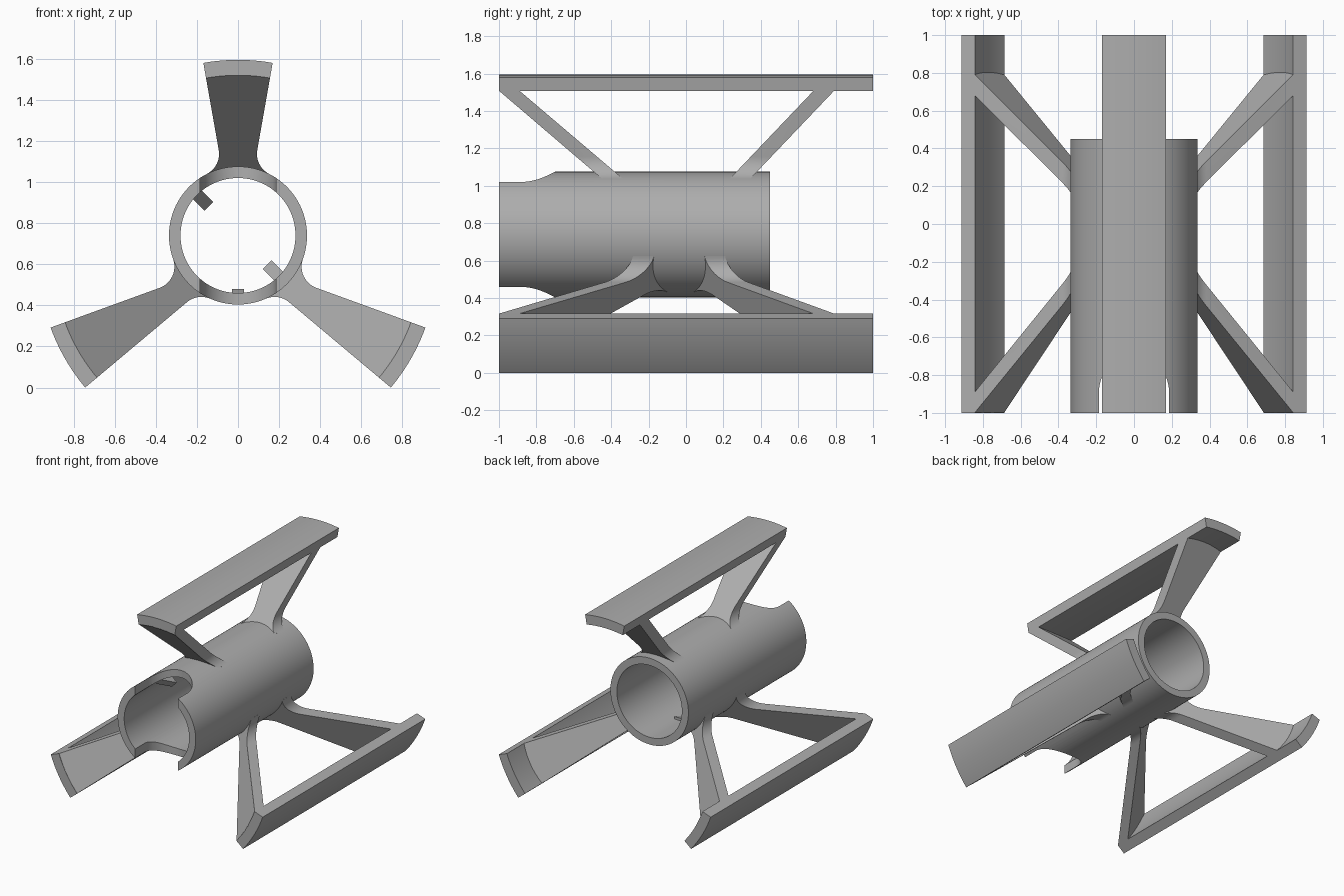
import bpy, bmesh
from math import sin, cos, radians, pi, atan2
from mathutils import Vector

cube = bpy.data.objects.get("Cube")
if cube:
    bpy.data.objects.remove(cube, do_unlink=True)

grey = bpy.data.materials.new("plain grey")
grey.use_nodes = True
grey.diffuse_color = (0.42, 0.42, 0.42, 1)
grey.node_tree.nodes["Principled BSDF"].inputs["Base Color"].default_value = grey.diffuse_color

HUB = Vector((0, 0.624))        # point the fins radiate from (x, z)
TUBE = Vector((0, 0.74))        # tube axis (x, z)
R_OUT, R_IN = 0.336, 0.28
R_PLATE, R_UNDER = 0.971, 0.896
HALF = radians(10)
FILLET = 0.11


def ray(a):
    """Unit direction, measured from straight up towards +x."""
    return Vector((sin(a), cos(a)))


def arc(centre, r, a0, a1, n):
    return [centre + r * ray(a0 + (a1 - a0) * i / n) for i in range(n + 1)]


def loft(name, start, end, smooth=True):
    """Closed solid between two matching 3D outlines."""
    bm = bmesh.new()
    a = [bm.verts.new(p) for p in start]
    b = [bm.verts.new(p) for p in end]
    n = len(a)
    bm.faces.new(a)
    bm.faces.new(b[::-1])
    for i in range(n):
        j = (i + 1) % n
        bm.faces.new((a[j], a[i], b[i], b[j]))
    bmesh.ops.recalc_face_normals(bm, faces=bm.faces)
    return finish(name, bm, smooth)


def finish(name, bm, smooth=True):
    me = bpy.data.meshes.new(name)
    bm.to_mesh(me)
    bm.free()
    ob = bpy.data.objects.new(name, me)
    bpy.context.collection.objects.link(ob)
    me.materials.append(grey)
    if smooth:
        shade(ob)
    return ob


def shade(ob):
    bpy.ops.object.select_all(action='DESELECT')
    ob.select_set(True)
    bpy.context.view_layer.objects.active = ob
    bpy.ops.object.shade_smooth_by_angle(angle=radians(30))


# Tube: ring cross-section swept along y
bm = bmesh.new()
N = 96
rings = []
for r, y in ((R_OUT, -1), (R_OUT, 0.45), (R_IN, 0.45), (R_IN, -1)):
    pts = arc(TUBE, r, 0, 2 * pi, N)[:-1]
    rings.append([bm.verts.new((p.x, y, p.y)) for p in pts])
for k in range(4):
    a, b = rings[k], rings[(k + 1) % 4]
    for i in range(N):
        j = (i + 1) % N
        bm.faces.new((a[i], a[j], b[j], b[i]))
bmesh.ops.recalc_face_normals(bm, faces=bm.faces)
tube = finish("tube", bm, False)

# Round-ended slot cut through the top and bottom of the tube's front
slot = [Vector((-0.185, -1.2))] + arc(Vector((0, -0.885)), 0.185, -pi / 2, pi / 2, 32)
slot.append(Vector((0.185, -1.2)))
cutter = loft("slot_cutter", [(p.x, p.y, 0.2) for p in slot],
              [(p.x, p.y, 1.3) for p in slot], False)
cutter.hide_render = True
mod = tube.modifiers.new("slot", 'BOOLEAN')
mod.operation, mod.solver, mod.object = 'DIFFERENCE', 'EXACT', cutter
bpy.context.view_layer.objects.active = tube
bpy.ops.object.modifier_apply(modifier=mod.name)
bpy.data.objects.remove(cutter, do_unlink=True)
shade(tube)


def fillet(axis, side):
    """Arc from the strut's flank onto the tube, on one side."""
    u = ray(axis + side * HALF)
    n = ray(axis + side * (HALF + pi / 2))
    t = TUBE - HUB
    s = t.dot(u) + ((R_OUT + FILLET) ** 2 - (FILLET - t.dot(n)) ** 2) ** 0.5
    c = HUB + s * u + FILLET * n
    d0, d1 = -n, (TUBE - c).normalized()
    a0 = atan2(d0.x, d0.y)
    sweep = (atan2(d1.x, d1.y) - a0 + pi) % (2 * pi) - pi
    return arc(c, FILLET, a0, a0 + sweep, 12)


def strut(name, axis, y_a, y_b, slope):
    """Wedge-shaped strut leaning between two sloping planes."""
    right, left = fillet(axis, 1), fillet(axis, -1)
    a_r, a_l = [atan2(p.x - TUBE.x, p.y - TUBE.y) for p in (right[-1], left[-1])]
    sweep = (a_l - a_r + pi) % (2 * pi) - pi
    outline = arc(HUB, R_UNDER + 0.002, axis - HALF, axis + HALF, 12) + right
    outline += arc(TUBE, 0.31, a_r, a_r + sweep, 10) + left[::-1]
    top = R_UNDER * cos(HALF)

    def edge(y):
        return [(p.x, max(-1, y + (top - (p - HUB).dot(ray(axis))) / slope), p.y)
                for p in outline]
    loft(name, edge(y_a), edge(y_b))


# Three fins: curved outer plate with a front and a rear strut
for name, deg in (("top", 0), ("left", 120), ("right", 240)):
    axis = radians(deg)
    section = arc(HUB, R_PLATE, axis - HALF, axis + HALF, 16)
    section += arc(HUB, R_UNDER, axis + HALF, axis - HALF, 16)
    loft(name + "_fin_plate", [(p.x, -1, p.y) for p in section],
         [(p.x, 1, p.y) for p in section])
    strut(name + "_front_strut", axis, -1, -0.888, 0.85)
    strut(name + "_rear_strut", axis, 0.79, 0.68, -1.05)


# Ramped catches on the tube's inner wall
def catch(name, deg, y0, y1, height):
    out = ray(radians(deg))
    across = Vector((out.y, -out.x)) * 0.03
    sides = []
    for s in (-1, 1):
        pts = []
        for y, r in ((y0, 0.29), (y1, R_IN - height), (y1, 0.29)):
            p = TUBE + out * r + across * s
            pts.append((p.x, y, p.y))
        sides.append(pts)
    loft(name, sides[0], sides[1], False)


catch("upper_catch", -45, -0.72, -0.58, 0.08)
catch("lower_catch", 135, -0.72, -0.58, 0.08)
catch("bottom_catch", 180, 0.0, 0.1, 0.02)
